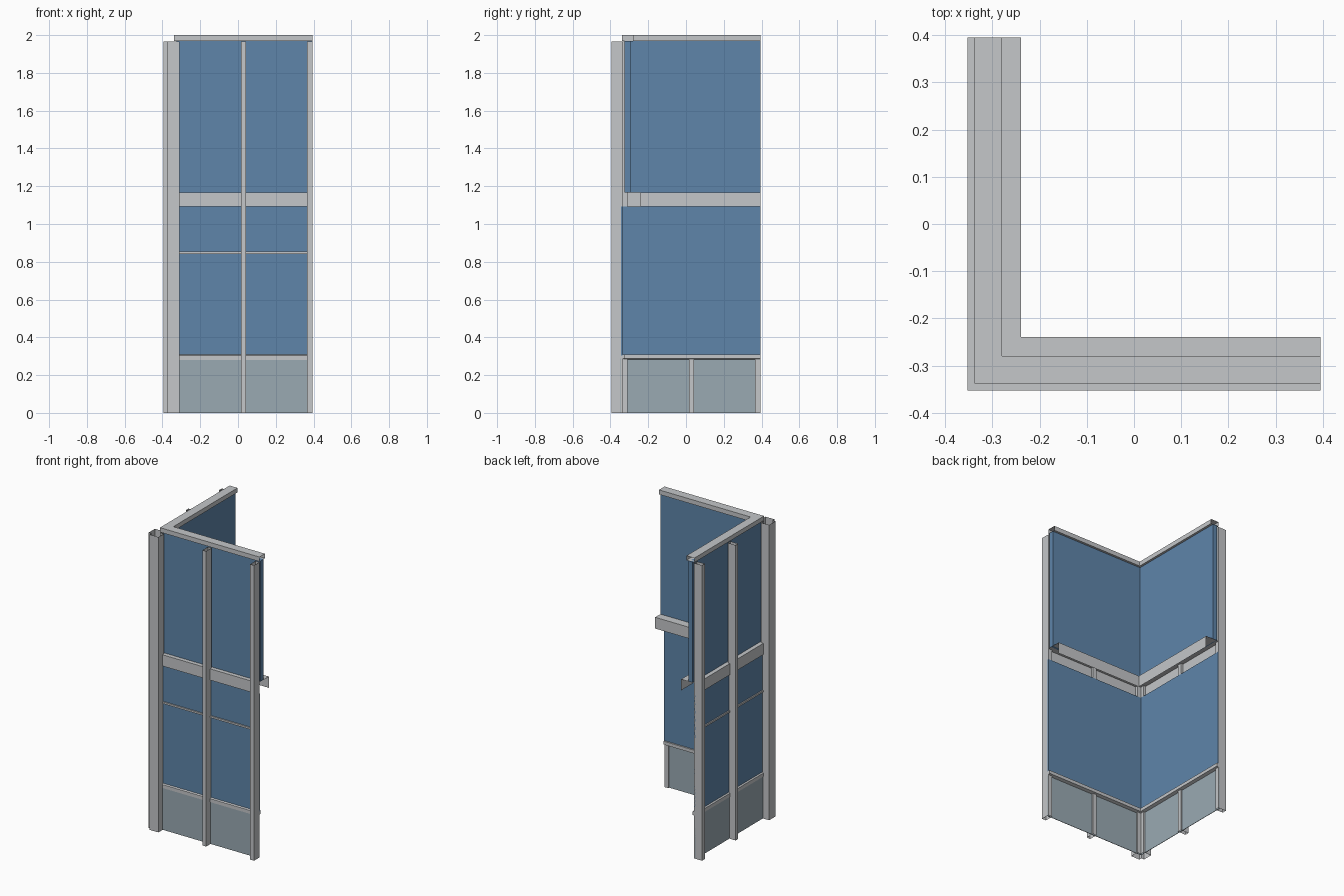
import bpy
import bmesh

if "Cube" in bpy.data.objects:
    bpy.data.objects.remove(bpy.data.objects["Cube"])

END = 0.395        # free end of both walls
POST_TOP = 1.966


def material(name, rgb):
    mat = bpy.data.materials.new(name)
    mat.use_nodes = True
    mat.diffuse_color = (*rgb, 1)
    mat.node_tree.nodes["Principled BSDF"].inputs["Base Color"].default_value = (*rgb, 1)
    return mat


frame = material("frame grey", (0.555, 0.57, 0.585))
glass = material("blue glass", (0.114, 0.235, 0.402))
panel = material("panel grey blue", (0.323, 0.402, 0.45))


def finish(name, bm, mat):
    bmesh.ops.recalc_face_normals(bm, faces=bm.faces)
    mesh = bpy.data.meshes.new(name)
    bm.to_mesh(mesh)
    bm.free()
    mesh.materials.append(mat)
    obj = bpy.data.objects.new(name, mesh)
    bpy.context.collection.objects.link(obj)
    return obj


def corner_sweep(name, profile, mat, closed=True, caps=True):
    """Sweep an (offset, height) profile along both walls with a mitred corner."""
    bm = bmesh.new()
    rings = [[bm.verts.new(p) for p in ring] for ring in (
        [(END, d, z) for d, z in profile],
        [(d, d, z) for d, z in profile],
        [(d, END, z) for d, z in profile])]
    n = len(profile)
    for a, b in zip(rings, rings[1:]):
        for i in range(n if closed else n - 1):
            j = (i + 1) % n
            bm.faces.new((a[i], a[j], b[j], b[i]))
    if caps:
        bm.faces.new(rings[0])
        bm.faces.new(rings[-1])
    return finish(name, bm, mat)


def box_profile(outer, inner, low, high):
    return [(outer, low), (outer, high), (inner, high), (inner, low)]


def tube(name, plan):
    """Upright hollow post, open at top and bottom."""
    bm = bmesh.new()
    low = [bm.verts.new((x, y, 0)) for x, y in plan]
    high = [bm.verts.new((x, y, POST_TOP)) for x, y in plan]
    for i in range(len(plan)):
        j = (i + 1) % len(plan)
        bm.faces.new((low[i], low[j], high[j], high[i]))
    return finish(name, bm, frame)


# Infill panels, bottom to top
corner_sweep("kick_panel", box_profile(-0.349, -0.346, 0, 0.288), panel)
corner_sweep("lower_glass", box_profile(-0.345, -0.335, 0.305, 1.092), glass)
corner_sweep("upper_glass", box_profile(-0.325, -0.295, 1.167, 1.97), glass)

# Horizontal rails; the middle one is a channel open underneath
corner_sweep("sill_rail", [(-0.353, 0.28), (-0.353, 0.303), (-0.343, 0.31),
                           (-0.325, 0.31), (-0.325, 0.288)], frame)
corner_sweep("thin_rail", box_profile(-0.353, -0.344, 0.842, 0.854), frame)
corner_sweep("middle_rail", box_profile(-0.353, -0.24, 1.092, 1.167), frame,
             closed=False, caps=False)
corner_sweep("top_rail", box_profile(-0.338, -0.28, 1.97, 2.0), frame, caps=False)

# Posts on the outside of each wall
OUT, BACK = -0.395, -0.337
for part, a, b in (("middle_post", 0.015, 0.042), ("end_post", 0.366, END)):
    plan = [(a, OUT), (b, OUT), (b, BACK), (a, BACK)]
    tube("front_" + part, plan)
    tube("side_" + part, [(y, x) for x, y in plan])

# Corner post with a notched outer edge
half = [(-0.375, -0.375), (-0.375, OUT), (-0.31, OUT), (-0.31, BACK), (BACK, BACK)]
tube("corner_post", half + [(y, x) for x, y in half[-2:0:-1]])
